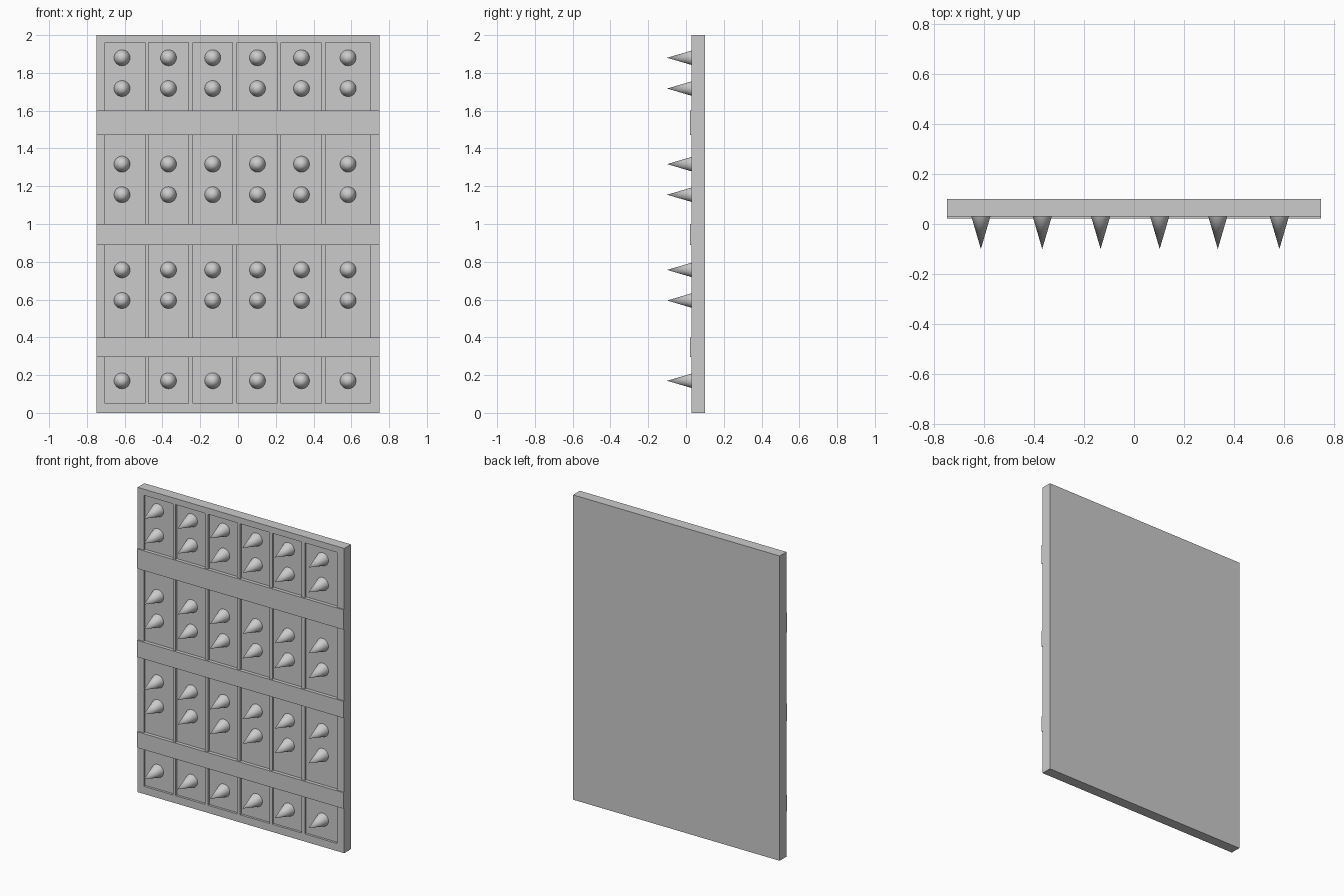
import bpy, bmesh, math
from mathutils import Matrix

if "Cube" in bpy.data.objects:
    bpy.data.objects.remove(bpy.data.objects["Cube"])

BACK, FACE, BAND, FLOOR, TIP = 0.10, 0.03, 0.022, 0.045, -0.10
columns = [(-0.705, -0.493), (-0.474, -0.262), (-0.238, -0.028),
           (-0.005, 0.207), (0.228, 0.44), (0.464, 0.698)]
rows = [(0.05, 0.295), (0.40, 0.89), (1.0, 1.47), (1.6, 1.96)]
xs = [-0.75] + [x for c in columns for x in c] + [0.75]
zs = [0.0] + [z for r in rows for z in r] + [2.0]
nx, nz = len(xs) - 1, len(zs) - 1


def depth(i, j):
    """Front y of a grid cell: recessed panel, raised cross band or frame."""
    if not (0 <= i < nx and 0 <= j < nz):
        return BACK
    if i % 2 and j % 2:
        return FLOOR
    if j % 2 == 0 and 0 < j < nz - 1:
        return BAND
    return FACE


# Door slab with recessed panels and raised cross bands
bm = bmesh.new()


def quad(*pts):
    bm.faces.new([bm.verts.new(p) for p in pts])


for i in range(nx):
    for j in range(nz):
        y, x0, x1, z0, z1 = depth(i, j), xs[i], xs[i + 1], zs[j], zs[j + 1]
        quad((x0, y, z0), (x1, y, z0), (x1, y, z1), (x0, y, z1))
        quad((x0, BACK, z0), (x0, BACK, z1), (x1, BACK, z1), (x1, BACK, z0))
        # step walls towards any deeper neighbour
        for di, dj, a, b in ((1, 0, (x1, z0), (x1, z1)), (-1, 0, (x0, z1), (x0, z0)),
                             (0, 1, (x1, z1), (x0, z1)), (0, -1, (x0, z0), (x1, z0))):
            d = depth(i + di, j + dj)
            if d > y:
                quad((a[0], y, a[1]), (a[0], d, a[1]), (b[0], d, b[1]), (b[0], y, b[1]))
bmesh.ops.remove_doubles(bm, verts=bm.verts, dist=1e-5)
mesh = bpy.data.meshes.new("door_slab")
bm.to_mesh(mesh)
bm.free()
bpy.context.collection.objects.link(bpy.data.objects.new("door_slab", mesh))

# Spike: one shared cone mesh pointing to the front
bm = bmesh.new()
length = FLOOR - TIP
bmesh.ops.create_cone(bm, cap_ends=False, segments=32, radius1=0.0425, radius2=0.0,
                      depth=length, matrix=Matrix.Rotation(math.radians(90), 4, 'X'))
bmesh.ops.remove_doubles(bm, verts=bm.verts, dist=1e-5)
for f in bm.faces:
    f.smooth = True
spike = bpy.data.meshes.new("spike")
bm.to_mesh(spike)
bm.free()

# Spikes in every panel
for x in (-0.614, -0.368, -0.134, 0.103, 0.336, 0.583):
    for z in (0.17, 0.595, 0.757, 1.155, 1.317, 1.717, 1.88):
        ob = bpy.data.objects.new("spike", spike)
        ob.location = (x, (FLOOR + TIP) / 2, z)
        bpy.context.collection.objects.link(ob)
